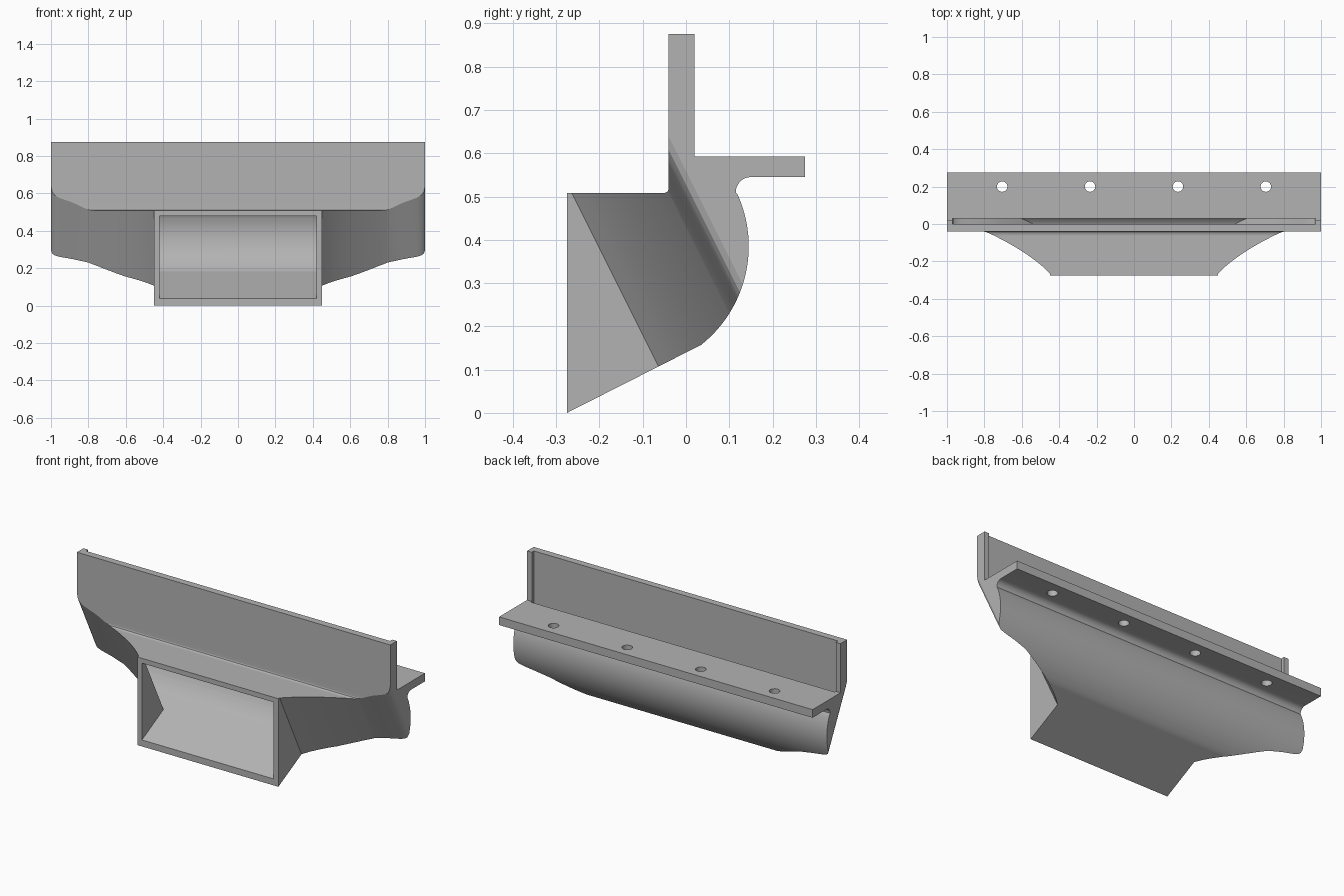
import bpy, bmesh
from math import sin, cos, radians, sqrt
from mathutils import Vector

scene = bpy.context.scene
if "Cube" in bpy.data.objects:
    bpy.data.objects.remove(bpy.data.objects["Cube"])

grey = bpy.data.materials.new("light grey")
grey.use_nodes = True
colour = (0.45, 0.45, 0.45, 1)
grey.diffuse_color = colour
grey.node_tree.nodes["Principled BSDF"].inputs["Base Color"].default_value = colour

# The duct runs back and up; its sides stand square to that slope
along = Vector((0, 2, 1)) / sqrt(5)
across = Vector((0, -1, 2)) / sqrt(5)
X, Y, Z = Vector((1, 0, 0)), Vector((0, 1, 0)), Vector((0, 0, 1))


def prism(name, outline, u, v, w, low, high):
    """Extrude a 2D outline in the u, v plane along w."""
    bm = bmesh.new()
    ends = [[bm.verts.new(u * a + v * b + w * h) for a, b in outline] for h in (low, high)]
    bm.faces.new(ends[0])
    bm.faces.new(ends[1][::-1])
    n = len(outline)
    for i in range(n):
        j = (i + 1) % n
        bm.faces.new((ends[0][i], ends[1][i], ends[1][j], ends[0][j]))
    bmesh.ops.recalc_face_normals(bm, faces=bm.faces)
    mesh = bpy.data.meshes.new(name)
    bm.to_mesh(mesh)
    bm.free()
    mesh.materials.append(grey)
    ob = bpy.data.objects.new(name, mesh)
    scene.collection.objects.link(ob)
    return ob


def combine(target, tool, operation):
    """Apply a boolean and discard the tool."""
    bpy.context.view_layer.objects.active = target
    mod = target.modifiers.new(operation, "BOOLEAN")
    mod.operation, mod.object, mod.solver = operation, tool, "EXACT"
    tool.hide_render = True
    bpy.ops.object.modifier_apply(modifier=mod.name)
    bpy.data.objects.remove(tool)


def arc(cy, cz, r, start, end, steps):
    angles = [radians(start + (end - start) * i / steps) for i in range(steps + 1)]
    return [(cy + r * cos(a), cz + r * sin(a)) for a in angles]


# Half width of the duct against distance along it
flare = [(-0.009, 0.45), (0.02, 0.483), (0.05, 0.524), (0.08, 0.57), (0.11, 0.622),
         (0.14, 0.68), (0.17, 0.744), (0.193, 0.80), (0.21, 0.88), (0.222, 0.955),
         (0.228, 0.98), (0.236, 0.993), (0.25, 1.0)]


def plan(inset):
    half = [(-0.6, 0.45)] + flare + [(0.9, 1.0)]
    side = [(s, x - inset) for s, x in half]
    return side + [(s, -x) for s, x in reversed(side)]


# Outer side profile: sloped floor, round back, flange, upright plate, inlet roof
outer = [(-0.275, 0)]
outer += arc(-0.146, 0.385, 0.291, -51.5, 24, 24)
outer += arc(0.15, 0.51, 0.035, 180, 90, 8)
outer += [(0.275, 0.545), (0.275, 0.592), (0.02, 0.592), (0.02, 0.875), (-0.04, 0.875),
          (-0.04, 0.518), (-0.043, 0.511), (-0.05, 0.508), (-0.275, 0.508)]

# Inner side profile: inlet passage turning up into the long outlet slot
inner = [(-0.4, -0.027)]
inner += arc(-0.146, 0.385, 0.255, -51, 22, 24)
inner += [(0.03, 0.56), (0.03, 1.0), (0.0, 1.0), (0.0, 0.48), (-0.4, 0.48)]

# Shell and its hollow
duct = prism("flared_duct", outer, Y, Z, X, -1.1, 1.1)
combine(duct, prism("side_trim", plan(0), along, X, across, -0.3, 1.3), "INTERSECT")
hollow = prism("hollow", inner, Y, Z, X, -1.1, 1.1)
combine(hollow, prism("hollow_trim", plan(0.03), along, X, across, -0.4, 1.4), "INTERSECT")
combine(duct, hollow, "DIFFERENCE")

# Screw holes in the flange
for x in (-0.705, -0.235, 0.235, 0.705):
    ring = [(x + a, 0.2 + b) for a, b in arc(0, 0, 0.028, 0, 345, 23)]
    combine(duct, prism("hole", ring, X, Y, Z, 0.5, 0.65), "DIFFERENCE")

bpy.ops.object.select_all(action="DESELECT")
duct.select_set(True)
bpy.context.view_layer.objects.active = duct
bpy.ops.object.shade_smooth_by_angle(angle=radians(25))
